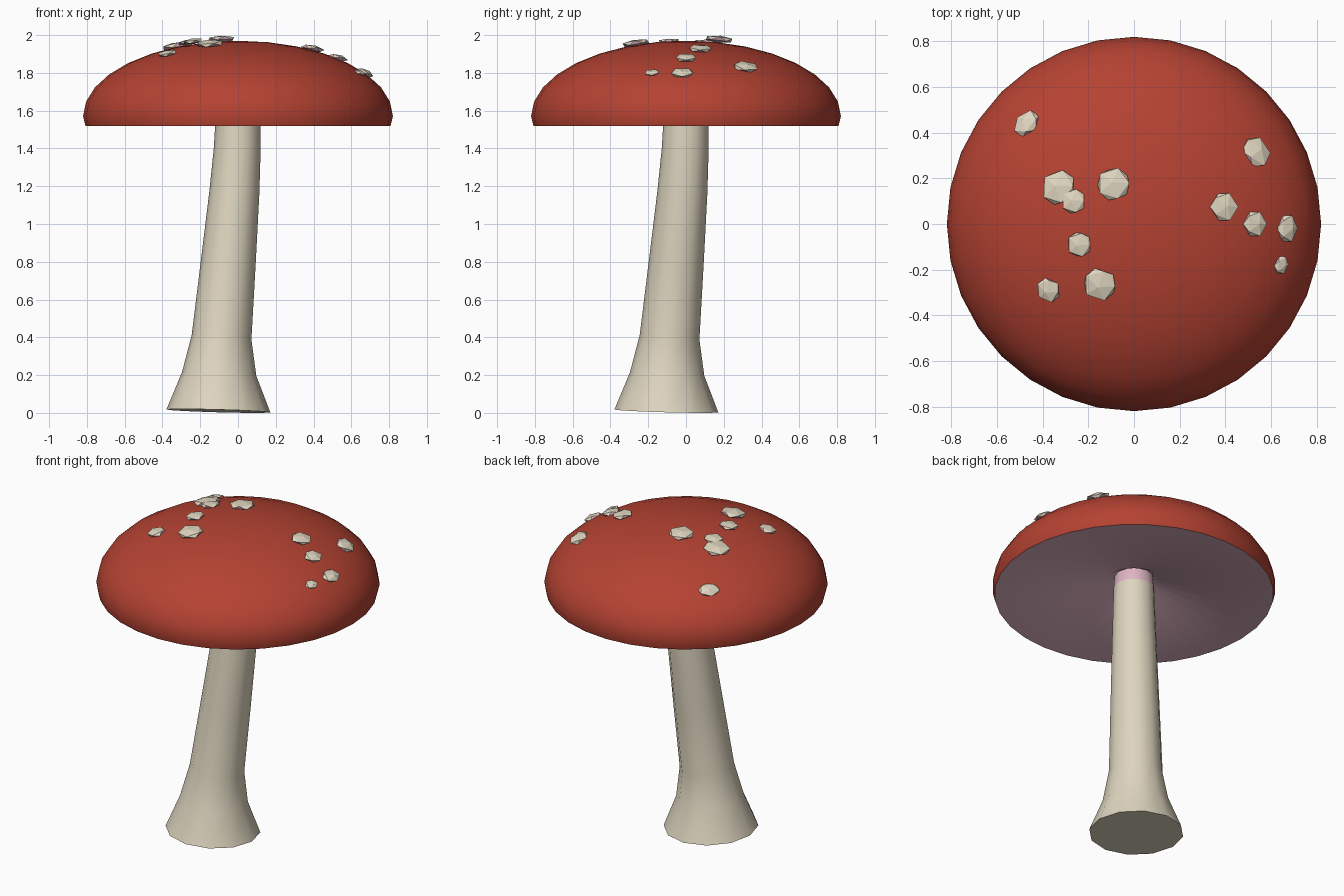
import bpy, bmesh, math
from mathutils import Vector, Matrix

if "Cube" in bpy.data.objects:
    bpy.data.objects.remove(bpy.data.objects["Cube"])


def material(name, rgb):
    lin = [((c / 255 + 0.055) / 1.055) ** 2.4 for c in rgb]
    m = bpy.data.materials.new(name)
    m.diffuse_color = (*lin, 1)
    m.use_nodes = True
    m.node_tree.nodes["Principled BSDF"].inputs["Base Color"].default_value = m.diffuse_color
    return m


RED = material("cap red", (180, 66, 50))
CREAM = material("cream", (222, 213, 191))
PINK = material("gill pink", (222, 180, 194))


def ring(bm, n, r, cx, cy, z, slope=0.0):
    """Circle of vertices, leaning by slope along +x and +y."""
    out = []
    for i in range(n):
        a = 2 * math.pi * i / n
        x, y = r * math.cos(a), r * math.sin(a)
        out.append(bm.verts.new((cx + x, cy + y, z - slope * (x + y))))
    return out


def bridge(bm, a, b, mat=0):
    n = len(a)
    for i in range(n):
        j = (i + 1) % n
        bm.faces.new((a[i], a[j], b[j], b[i])).material_index = mat


def finish(bm, name, mats, smooth=None):
    bmesh.ops.recalc_face_normals(bm, faces=bm.faces)
    me = bpy.data.meshes.new(name)
    bm.to_mesh(me)
    bm.free()
    for m in mats:
        me.materials.append(m)
    ob = bpy.data.objects.new(name, me)
    bpy.context.collection.objects.link(ob)
    if smooth:
        bpy.ops.object.select_all(action='DESELECT')
        ob.select_set(True)
        bpy.context.view_layer.objects.active = ob
        bpy.ops.object.shade_smooth_by_angle(angle=math.radians(smooth))
    return ob


# Cap: squashed dome with a shallow pink underside and a small central recess
R, H, ZC = 0.82, 0.40, 1.57
bm = bmesh.new()
profile = [(0.115, 1.63, 1), (0.162, 1.60, 1), (0.808, 1.52, 1)]
for k in range(8):
    t = math.radians(11.25 * k)
    profile.append((R * math.cos(t), ZC + H * math.sin(t), 0))
prev = None
for r, z, mat in profile:
    cur = ring(bm, 32, r, 0, 0, z)
    if prev:
        bridge(bm, prev, cur, mat)
    else:
        bm.faces.new(cur).material_index = 1
    prev = cur
top = bm.verts.new((0, 0, ZC + H))
for i in range(32):
    bm.faces.new((prev[i], prev[(i + 1) % 32], top))
finish(bm, "cap", [RED, PINK], 40)

# Stem: bent, flared at the foot, with a pink neck inside the cap
# (centre offset in x and y, height, radius, lean, colour index)
stem = [(-0.104, 0.0105, 0.275, 0.027, 0), (-0.100, 0.205, 0.197, 0.045, 0),
        (-0.087, 0.40, 0.158, 0.08, 0), (-0.052, 0.79, 0.145, 0.09, 0),
        (-0.019, 1.17, 0.132, 0.07, 0), (-0.004, 1.40, 0.124, 0.03, 0),
        (0.0, 1.555, 0.119, 0.0, 0), (0.0, 1.64, 0.113, 0.0, 1)]
bm = bmesh.new()
prev = None
for c, z, r, slope, mat in stem:
    cur = ring(bm, 12, r, c, c, z, slope)
    if prev:
        bridge(bm, prev, cur, mat)
    else:
        bm.faces.new(cur)
    prev = cur
bm.faces.new(prev)
finish(bm, "stem", [CREAM, PINK], 40)

# Spots: faceted pebbles, flattened along the dome, pink on their lower faces
spots = [(-.47, .44, .068), (-.33, .16, .085), (-.265, .10, .06),
         (-.09, .175, .08), (-.24, -.09, .06), (-.375, -.29, .06),
         (-.15, -.265, .08), (.395, .075, .07), (.53, 0, .063),
         (.67, -.02, .067), (.645, -.18, .045), (.535, .315, .078)]
for i, (x, y, r) in enumerate(spots):
    rho = math.hypot(x, y)
    up = math.sqrt(R * R - rho * rho)
    normal = Vector((x, y, up))
    z = ZC + H / R * up + max(0, 0.028 * (1 - rho / 0.65))
    bm = bmesh.new()
    bmesh.ops.create_icosphere(bm, subdivisions=1, radius=r)
    bm.normal_update()
    for f in bm.faces:
        f.material_index = 1 if f.normal.z < 0 else 0
    tilt = Vector((0, 0, 1)).rotation_difference(normal).to_matrix().to_4x4()
    bm.transform(Matrix.Translation((x, y, z))
                 @ Matrix.Diagonal((1, 1, H / R, 1)) @ tilt
                 @ Matrix.Diagonal((1, 1, 0.5, 1)))
    finish(bm, f"spot_{i + 1}", [CREAM, PINK])
